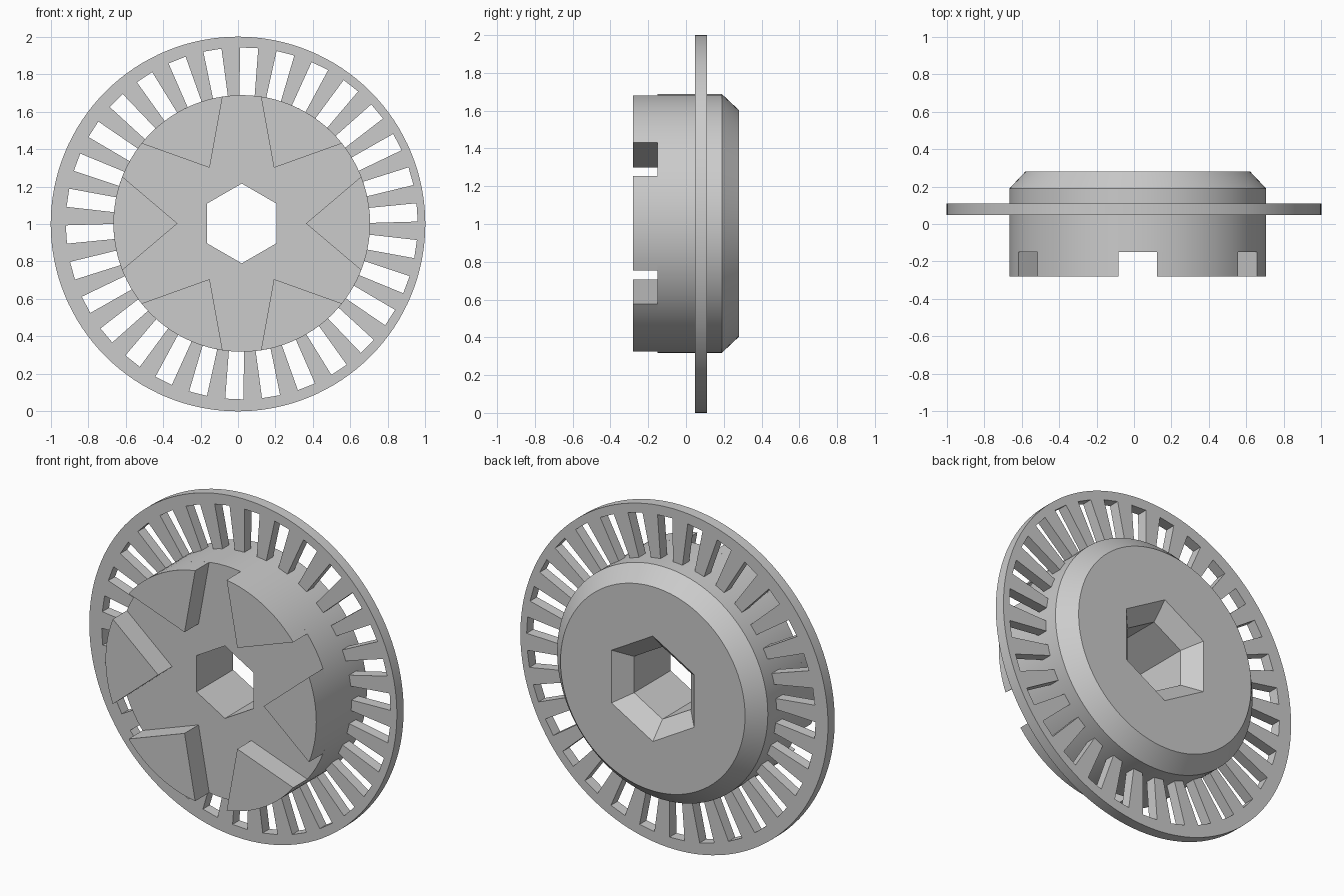
import bpy, bmesh
from math import sin, cos, radians, pi

old = bpy.data.objects.get("Cube")
if old:
    bpy.data.objects.remove(old, do_unlink=True)

grey = bpy.data.materials.new("plain_grey")
grey.use_nodes = True
COLOUR = (0.6, 0.6, 0.6, 1)
grey.diffuse_color = COLOUR
grey.node_tree.nodes["Principled BSDF"].inputs["Base Color"].default_value = COLOUR

HUB = (0.02, 1.003)      # hub axis in x, z
DISC = (0.0, 1.0)        # disc axis in x, z


def polar(centre, r, angle):
    return centre[0] + r * cos(angle), centre[1] + r * sin(angle)


def ring(centre, r, sides):
    """Regular polygon with one corner pointing up."""
    return [polar(centre, r, pi / 2 + 2 * pi * i / sides) for i in range(sides)]


def solid(name, walls):
    """Each wall is a chain of (outline, y); both open ends are capped, with holes."""
    bm = bmesh.new()
    caps = ([], [])
    for chain in walls:
        loops = [[bm.verts.new((x, y, z)) for x, z in pts] for pts, y in chain]
        n = len(loops[0])
        for a, b in zip(loops, loops[1:]):
            for i in range(n):
                j = (i + 1) % n
                bm.faces.new((a[i], a[j], b[j], b[i]))
        for cap, loop in zip(caps, (loops[0], loops[-1])):
            cap += [bm.edges.get((loop[i], loop[(i + 1) % n])) for i in range(n)]
    for cap, side in zip(caps, (-1, 1)):
        bmesh.ops.triangle_fill(bm, edges=cap, use_beauty=True, normal=(0, side, 0))
    bmesh.ops.recalc_face_normals(bm, faces=bm.faces[:])
    mesh = bpy.data.meshes.new(name)
    bm.to_mesh(mesh)
    bm.free()
    mesh.materials.append(grey)
    obj = bpy.data.objects.new(name, mesh)
    bpy.context.collection.objects.link(obj)
    bpy.ops.object.select_all(action='DESELECT')
    obj.select_set(True)
    bpy.context.view_layer.objects.active = obj
    bpy.ops.object.shade_smooth_by_angle(angle=radians(30))
    return obj


def prism(pts, y0, y1):
    return [(pts, y0), (pts, y1)]


# Hub: chamfered drum with a hexagonal bore that flares at the back
R, FLOOR, SHOULDER, BACK = 0.685, -0.15, 0.19, 0.28
drum, bore = ring(HUB, R, 96), ring(HUB, 0.213, 6)
solid("hub", [
    [(drum, FLOOR), (drum, SHOULDER), (ring(HUB, 0.6, 96), BACK)],
    [(bore, FLOOR), (bore, SHOULDER), (ring(HUB, 0.31, 6), BACK)],
])

# Six raised wedges on the front, leaving a star-shaped recess
for k in range(6):
    mid = k * pi / 3
    arc = [polar(HUB, R, mid + radians(21.4) * (i / 6 - 1)) for i in range(13)]
    solid(f"front_wedge_{k + 1}", [prism([polar(HUB, 0.343, mid)] + arc, -0.28, FLOOR)])


# Slotted disc around the hub
def slot(angle):
    """Slightly tapered radial slot, centred on the hub axis."""
    pts = []
    for r, half in ((0.676, -0.04), (0.938, -0.049), (0.938, 0.049), (0.676, 0.04)):
        pts.append((HUB[0] + r * cos(angle) - half * sin(angle),
                    HUB[1] + r * sin(angle) + half * cos(angle)))
    return pts


SLOTS = 30
outlines = [ring(DISC, 1.0, 128), ring(HUB, 0.62, 96)]
outlines += [slot(radians(87.6) + 2 * pi * k / SLOTS) for k in range(SLOTS)]
solid("slotted_disc", [prism(p, 0.047, 0.11) for p in outlines])
